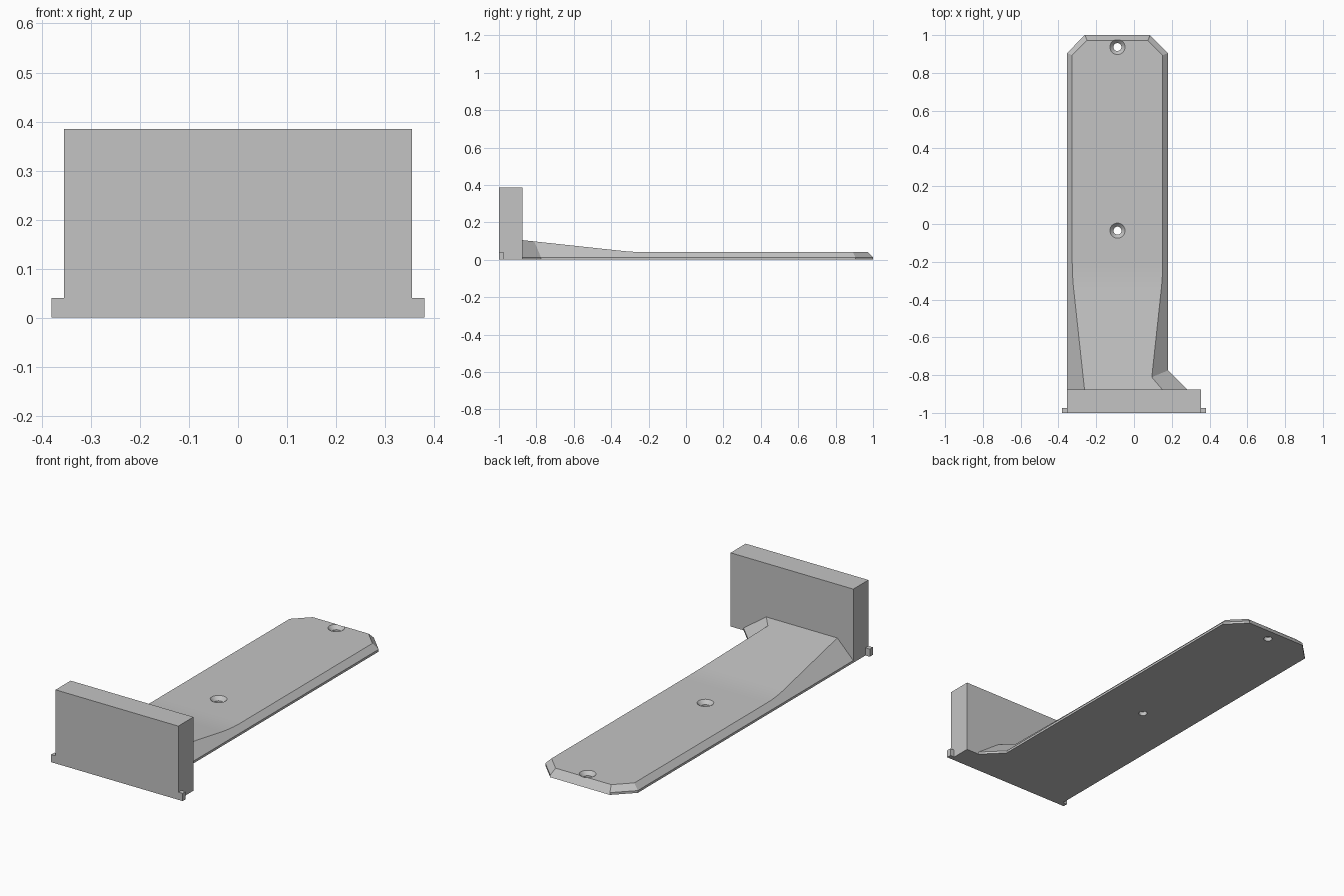
import bpy
import bmesh
import math
from mathutils import Matrix

cube = bpy.data.objects.get("Cube")
if cube:
    bpy.data.objects.remove(cube, do_unlink=True)

grey = bpy.data.materials.new("light_grey")
grey.use_nodes = True
colour = (0.55, 0.55, 0.55, 1)
grey.diffuse_color = colour
grey.node_tree.nodes["Principled BSDF"].inputs["Base Color"].default_value = colour


def finish(name, bm):
    bmesh.ops.recalc_face_normals(bm, faces=bm.faces)
    mesh = bpy.data.meshes.new(name)
    bm.to_mesh(mesh)
    bm.free()
    mesh.materials.append(grey)
    obj = bpy.data.objects.new(name, mesh)
    bpy.context.collection.objects.link(obj)
    return obj


def box(name, x0, x1, y0, y1, z0, z1):
    bm = bmesh.new()
    size = Matrix.Diagonal((x1 - x0, y1 - y0, z1 - z0, 1))
    place = Matrix.Translation(((x0 + x1) / 2, (y0 + y1) / 2, (z0 + z1) / 2))
    bmesh.ops.create_cube(bm, size=1, matrix=place @ size)
    return finish(name, bm)


# Upright wall with a small locating tab at each lower front corner
LEFT, RIGHT, WALL = -0.355, 0.18, -0.875
box("upright_wall", LEFT, -LEFT, -1, WALL, 0, 0.385)
box("left_tab", -LEFT, 0.38, -1, -0.975, 0, 0.04)
box("right_tab", -0.38, LEFT, -1, -0.975, 0, 0.04)

# Long plate: vertical lip, 45 degree sides, deck ramping up to the wall
LIP, DECK, CUT = 0.012, 0.04, 0.095
BLEND_START, BLEND_END = -0.35, -0.2
SLOPE = 0.108


def deck(y):
    if y > BLEND_END:
        return DECK
    if y > BLEND_START:
        return DECK + SLOPE * (BLEND_END - y) ** 2 / (2 * (BLEND_END - BLEND_START))
    return DECK + SLOPE * ((BLEND_START + BLEND_END) / 2 - y)


def station(y_base, y_top, base_l, base_r, top_l, top_r):
    z = deck(y_top)
    return [(base_l, y_base, 0), (base_l, y_base, LIP), (top_l, y_top, z),
            (top_r, y_top, z), (base_r, y_base, LIP), (base_r, y_base, 0)]


def straight(y_base, y_top):
    d = deck(y_top) - LIP
    return station(y_base, y_top, LEFT, RIGHT, LEFT + d, RIGHT - d)


d_wall = deck(WALL) - LIP
d_end = DECK - LIP
mitre = d_end * math.tan(math.pi / 8)
flare = 0.1
sections = [station(WALL, WALL, LEFT, RIGHT + flare, LEFT + d_wall,
                    RIGHT + flare - d_wall * math.sqrt(2)),
            straight(WALL + flare, -0.811)]
steps = 6
for i in range(steps + 1):
    y = BLEND_START + (BLEND_END - BLEND_START) * i / steps
    sections.append(straight(y, y))
sections.append(straight(1 - CUT, 1 - CUT - mitre))
sections.append(station(1, 1 - d_end, LEFT + CUT, RIGHT - CUT,
                        LEFT + CUT + mitre, RIGHT - CUT - mitre))

bm = bmesh.new()
rings = [[bm.verts.new(p) for p in s] for s in sections]
for a, b in zip(rings, rings[1:]):
    for i in range(len(a)):
        j = (i + 1) % len(a)
        bm.faces.new((a[i], a[j], b[j], b[i]))
bm.faces.new(rings[0])
bm.faces.new(rings[-1])
plate = finish("mounting_plate", bm)

# Countersunk screw holes
HOLE, SINK, SIDES = 0.021, 0.04, 32
profile = [(HOLE, -0.05), (HOLE, DECK - SINK + HOLE), (SINK, DECK), (SINK, 0.1)]
for hole_y in (-0.035, 0.937):
    bm = bmesh.new()
    rings = []
    for r, z in profile:
        ring = []
        for k in range(SIDES):
            a = math.tau * k / SIDES
            ring.append(bm.verts.new(((LEFT + RIGHT) / 2 + r * math.cos(a),
                                      hole_y + r * math.sin(a), z)))
        rings.append(ring)
    for a, b in zip(rings, rings[1:]):
        for k in range(SIDES):
            n = (k + 1) % SIDES
            bm.faces.new((a[k], a[n], b[n], b[k]))
    bm.faces.new(rings[0])
    bm.faces.new(rings[-1])
    cutter = finish("screw_hole_cutter", bm)
    cutter.hide_render = True
    bpy.context.view_layer.objects.active = plate
    mod = plate.modifiers.new("screw_hole", "BOOLEAN")
    mod.operation = "DIFFERENCE"
    mod.solver = "EXACT"
    mod.object = cutter
    bpy.ops.object.modifier_apply(modifier=mod.name)
    bpy.data.objects.remove(cutter, do_unlink=True)

# Smooth the ramp blend and hole walls, keep the chamfers crisp
bpy.ops.object.select_all(action="DESELECT")
plate.select_set(True)
bpy.context.view_layer.objects.active = plate
bpy.ops.object.shade_smooth_by_angle(angle=math.radians(20))
